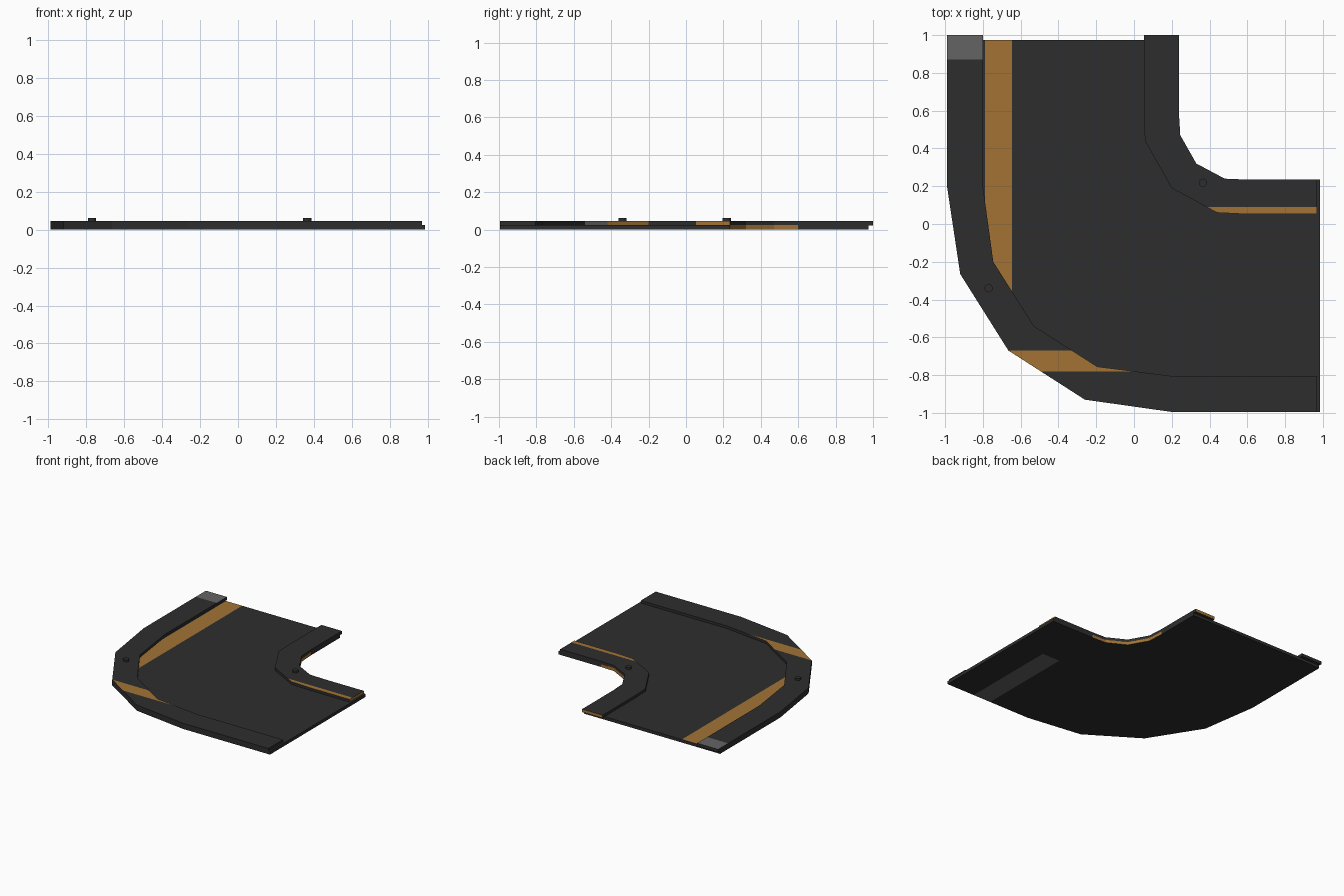
import bpy, bmesh

if "Cube" in bpy.data.objects:
    bpy.data.objects.remove(bpy.data.objects["Cube"])

def mat(name, rgb):
    m = bpy.data.materials.new(name)
    m.diffuse_color = (*rgb, 1)
    m.use_nodes = True
    m.node_tree.nodes["Principled BSDF"].inputs["Base Color"].default_value = m.diffuse_color
    return m

MATS = [mat("dark_asphalt", (0.027, 0.027, 0.027)),
        mat("ochre", (0.36, 0.17, 0.035)),
        mat("grey", (0.127, 0.127, 0.127))]
DARK, OCHRE, GREY = 0, 1, 2

# plan outlines, from the back end round the bend to the right end
OUTER = [(-0.99, 1), (-0.99, 0.2), (-0.92, -0.265), (-0.665, -0.67),
         (-0.26, -0.93), (0.2, -0.995), (0.97, -0.995)]
OUTER_IN = [(-0.8, 1), (-0.8, 0.2), (-0.745, -0.2), (-0.53, -0.54),
            (-0.195, -0.755), (0.2, -0.805), (0.97, -0.805)]
INNER_IN = [(0.052, 1), (0.052, 0.6), (0.058, 0.44), (0.2, 0.19),
            (0.44, 0.06), (0.6, 0.052), (0.97, 0.052)]
INNER = [(0.237, 1), (0.237, 0.6), (0.245, 0.47), (0.33, 0.32),
         (0.48, 0.24), (0.6, 0.235), (0.97, 0.235)]

def ends(path, y_end, x_end):
    """Same path with its two end points moved along the straights."""
    return [(path[0][0], y_end)] + path[1:-1] + [(x_end, path[-1][1])]

def strip(name, left, right, z0, z1, cuts, rule):
    """Solid band between two paths; cut it, then colour faces by rule."""
    bm = bmesh.new()
    rows = [[bm.verts.new((x, y, z)) for (x, y), z in
             ((a, z0), (b, z0), (b, z1), (a, z1))] for a, b in zip(left, right)]
    for r, s in zip(rows, rows[1:]):
        for i in range(4):
            j = (i + 1) % 4
            bm.faces.new((r[i], r[j], s[j], s[i]))
    bm.faces.new(rows[0])
    bm.faces.new(rows[-1][::-1])
    for axis, value in cuts:
        co, no = [0, 0, 0], [0, 0, 0]
        co[axis], no[axis] = value, 1
        bmesh.ops.bisect_plane(bm, geom=bm.verts[:] + bm.edges[:] + bm.faces[:],
                               plane_co=co, plane_no=no, dist=1e-5)
    bmesh.ops.recalc_face_normals(bm, faces=bm.faces[:])
    for f in bm.faces:
        f.material_index = rule(f.calc_center_median(), f.normal)
    me = bpy.data.meshes.new(name)
    bm.to_mesh(me)
    bm.free()
    for m in MATS:
        me.materials.append(m)
    ob = bpy.data.objects.new(name, me)
    bpy.context.collection.objects.link(ob)

def road_colour(c, n):
    if n.z > 0.5 and -0.79 < c.x < -0.645:          # painted lane stripe
        return OCHRE
    if n.z < -0.5 and 0.57 < c.x < 0.73 and c.y < -0.19:   # underside patch
        return GREY
    if abs(n.z) < 0.5 and n.x > 0 and n.y > 0 and 0.23 < c.x < 0.6 and 0.23 < c.y < 0.6:
        return OCHRE                                 # inside bend edge
    return DARK

def outer_colour(c, n):
    if n.z > 0.5:
        if c.y > 0.87:
            return GREY
        if -0.78 < c.y < -0.67:
            return OCHRE
    elif abs(n.z) < 0.5 and n.x > 0.5 and n.y > 0.1 and -0.54 < c.y < -0.2:
        return OCHRE if c.y > -0.42 else GREY
    return DARK

def inner_colour(c, n):
    if n.z > 0.5 and c.y < 0.09 and c.x > 0.3:
        return OCHRE
    if c.y > 0.99 or c.x > 0.965:                    # end faces
        return OCHRE
    return DARK

# road slab, its right end reaching under the kerbs as a joint lip
strip("road_slab", ends(OUTER, 0.975, 0.985), ends(INNER, 0.975, 0.985), 0, 0.025,
      [(0, -0.79), (0, -0.645), (0, 0.57), (0, 0.73), (1, -0.19)], road_colour)
# raised kerbs
strip("outer_kerb", OUTER, OUTER_IN, 0.022, 0.046,
      [(1, 0.87), (1, -0.67), (1, -0.78), (1, -0.42)], outer_colour)
strip("inner_kerb", INNER_IN, INNER, 0.022, 0.046, [(1, 0.09)], inner_colour)

# pegs on the kerbs
for name, x, y in (("outer_peg", -0.77, -0.34), ("inner_peg", 0.365, 0.218)):
    bpy.ops.mesh.primitive_cylinder_add(vertices=12, radius=0.022, depth=0.02,
                                        location=(x, y, 0.052))
    bpy.context.object.name = name
    bpy.context.object.data.materials.append(MATS[DARK])
